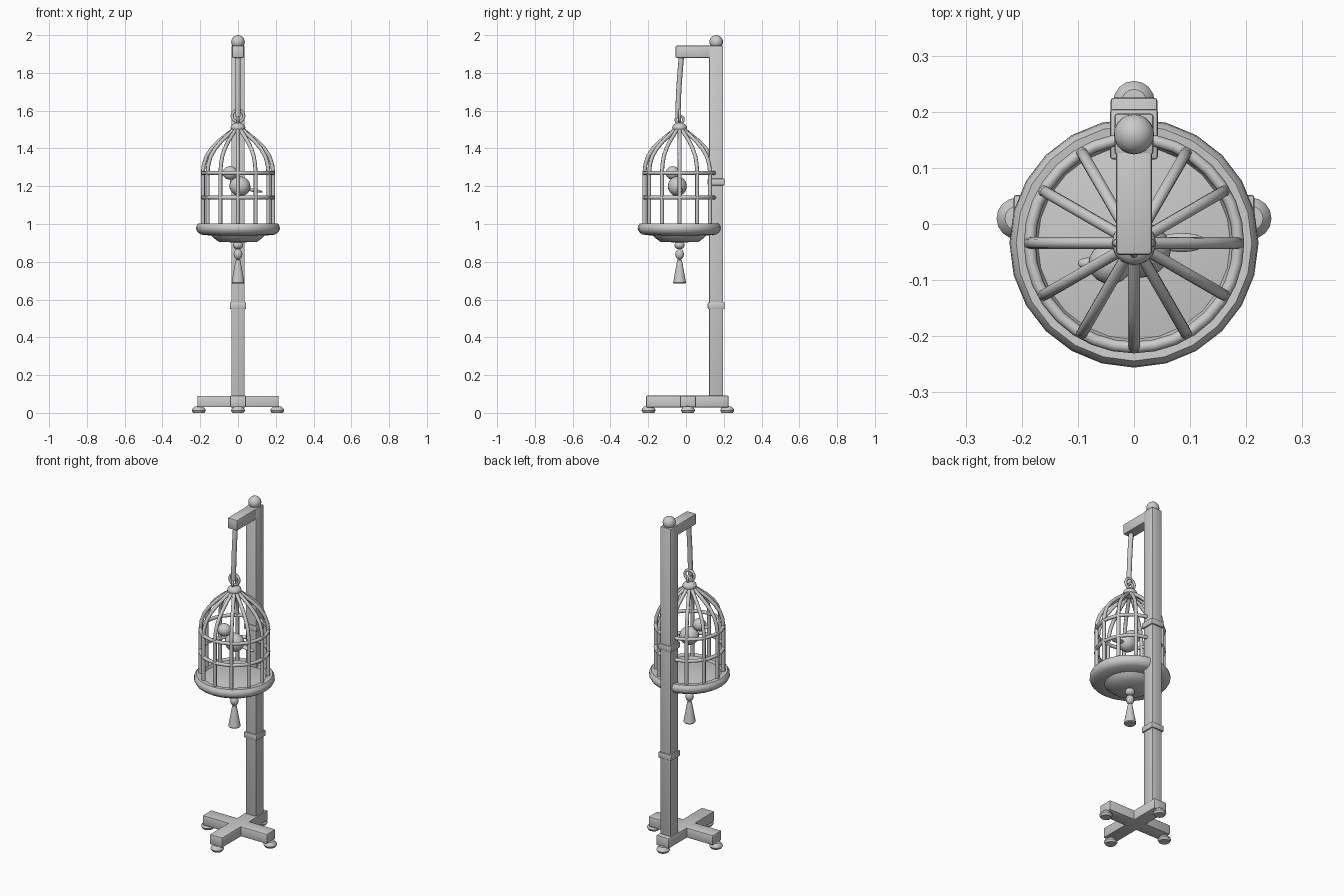
import bpy, bmesh, math
from mathutils import Vector, Matrix

cube = bpy.data.objects.get("Cube")
if cube:
    bpy.data.objects.remove(cube, do_unlink=True)

GREY = (0.6, 0.6, 0.6, 1)
grey = bpy.data.materials.new("plain grey")
grey.use_nodes = True
grey.diffuse_color = GREY
grey.node_tree.nodes["Principled BSDF"].inputs["Base Color"].default_value = GREY

CAGE_Y = -0.034    # cage axis
POST_Y = 0.16      # post axis
BASE_Y = 0.01      # middle of the crossed feet


def finish(name, bm, angle=40):
    bmesh.ops.recalc_face_normals(bm, faces=bm.faces)
    mesh = bpy.data.meshes.new(name)
    bm.to_mesh(mesh)
    bm.free()
    mesh.shade_smooth()
    mesh.set_sharp_from_angle(angle=math.radians(angle))
    mesh.materials.append(grey)
    obj = bpy.data.objects.new(name, mesh)
    bpy.context.scene.collection.objects.link(obj)
    return obj


def box(name, center, size, bevel=0.006):
    bm = bmesh.new()
    bmesh.ops.create_cube(bm, size=1, matrix=Matrix.Translation(center) @ Matrix.Diagonal((*size, 1)))
    bmesh.ops.bevel(bm, geom=bm.edges[:], offset=bevel, segments=2, profile=0.5, affect='EDGES')
    return finish(name, bm, 30)


def ball(name, center, size, turn=0):
    bm = bmesh.new()
    matrix = Matrix.Translation(center) @ Matrix.Rotation(turn, 4, 'Y') @ Matrix.Diagonal((*size, 1))
    bmesh.ops.create_uvsphere(bm, u_segments=20, v_segments=12, radius=1, matrix=matrix)
    return finish(name, bm, 60)


def lathe(name, x, y, profile, sides=24):
    """Spin a list of (radius, height) points around a vertical axis."""
    bm = bmesh.new()
    verts = [bm.verts.new((x + r, y, z)) for r, z in profile]
    edges = [bm.edges.new(pair) for pair in zip(verts, verts[1:])]
    bmesh.ops.spin(bm, geom=verts + edges, cent=(x, y, 0), axis=(0, 0, 1),
                   angle=math.tau, steps=sides, use_duplicate=False)
    bmesh.ops.remove_doubles(bm, verts=bm.verts, dist=0.0005)
    return finish(name, bm)


def tube(name, points, radius, sides=8):
    """Round bar swept along a path of points, capped at both ends."""
    bm = bmesh.new()
    points = [Vector(p) for p in points]
    side = None
    rings = []
    for i, p in enumerate(points):
        along = (points[min(i + 1, len(points) - 1)] - points[max(i - 1, 0)]).normalized()
        if side is None:
            side = along.orthogonal()
        side = (side - along * side.dot(along)).normalized()
        other = along.cross(side)
        rings.append([bm.verts.new(p + radius * (side * math.cos(a) + other * math.sin(a)))
                      for a in (math.tau * k / sides for k in range(sides))])
    for low, high in zip(rings, rings[1:]):
        for k in range(sides):
            n = (k + 1) % sides
            bm.faces.new((low[k], low[n], high[n], high[k]))
    bm.faces.new(rings[0])
    bm.faces.new(rings[-1])
    return finish(name, bm, 50)


def ring(name, center, major, minor, tilt=None, steps=32):
    bpy.ops.mesh.primitive_torus_add(location=center, rotation=tilt or (0, 0, 0), major_radius=major,
                                     minor_radius=minor, major_segments=steps, minor_segments=8)
    obj = bpy.context.object
    obj.name = name
    obj.data.shade_smooth()
    obj.data.materials.append(grey)
    return obj


# Stand: crossed beams, four bun feet, post, collars, arm and top ball
box("base_beam_across", (0, BASE_Y, 0.06), (0.43, 0.084, 0.06))
box("base_beam_along", (0, BASE_Y - 0.003, 0.06), (0.084, 0.436, 0.062))
foot = [(0, 0), (0.03, 0), (0.037, 0.012), (0.034, 0.022), (0.022, 0.034), (0, 0.036)]
for name, dx, dy in (("left", 1, 0), ("right", -1, 0), ("back", 0, 1), ("front", 0, -1)):
    lathe(name + "_foot", dx * 0.208, BASE_Y + dy * 0.208, foot, 16)
box("post", (0, POST_Y, 1.01), (0.07, 0.074, 1.87))
for name, z in (("lower_collar", 0.567), ("upper_collar", 1.222)):
    box(name, (0, POST_Y, z), (0.086, 0.09, 0.036))
box("arm", (0, 0.05, 1.912), (0.064, 0.21, 0.064))
ball("post_ball", (0, POST_Y, 1.964), (0.036, 0.036, 0.036))

# Hanger rod with a gentle bow, and its links
bow = [(0, -0.024 - 0.018 * math.sin(t * math.pi / 2), 1.89 - 0.32 * t) for t in (i / 8 for i in range(9))]
tube("hanger_rod", bow, 0.014, 10)
ring("hanger_link", (0, CAGE_Y, 1.572), 0.031, 0.008, (math.pi / 2, 0, 0), 20)
ring("cage_link", (0, CAGE_Y, 1.552), 0.02, 0.007, (math.pi / 2, 0, math.pi / 2), 16)

# Cage tray with its shallow lower dish
lathe("cage_tray", 0, CAGE_Y, [
    (0, 1.0), (0.1, 0.996), (0.172, 0.985), (0.178, 1.0), (0.21, 1.003), (0.22, 0.99),
    (0.222, 0.972), (0.212, 0.955), (0.195, 0.944), (0.14, 0.938), (0.128, 0.925), (0.1, 0.905), (0, 0.902)])

# Twelve bars that rise straight and close into a dome
profile = [(0.186, 0.985), (0.186, 1.14), (0.186, 1.27), (0.181, 1.315), (0.166, 1.36),
           (0.139, 1.4), (0.103, 1.437), (0.063, 1.47), (0.02, 1.503)]
for i in range(12):
    a = math.tau * i / 12
    tube(f"cage_bar_{i + 1}", [(r * math.cos(a), CAGE_Y + r * math.sin(a), z) for r, z in profile], 0.0105)
for name, z in (("lower_cage_ring", 1.14), ("upper_cage_ring", 1.27)):
    ring(name, (0, CAGE_Y, z), 0.186, 0.0105)
ball("cage_crown", (0, CAGE_Y, 1.51), (0.039, 0.039, 0.027))

# Hanging drop below the tray
ball("drop_top_bead", (0, CAGE_Y, 0.888), (0.027, 0.027, 0.022))
ball("drop_bead", (0, CAGE_Y, 0.84), (0.023, 0.023, 0.028))
lathe("drop_tassel", 0, CAGE_Y, [(0, 0.815), (0.012, 0.81), (0.016, 0.79), (0.034, 0.69), (0.03, 0.685), (0, 0.685)], 16)

# Bird with head, beak and tail
ball("bird_body", (0.01, -0.046, 1.2), (0.056, 0.05, 0.052), 0.3)
ball("bird_head", (-0.042, -0.07, 1.27), (0.039, 0.037, 0.036))
ball("bird_beak", (-0.083, -0.07, 1.265), (0.017, 0.01, 0.009))
ball("bird_tail", (0.085, -0.033, 1.178), (0.046, 0.017, 0.009), 0.18)
